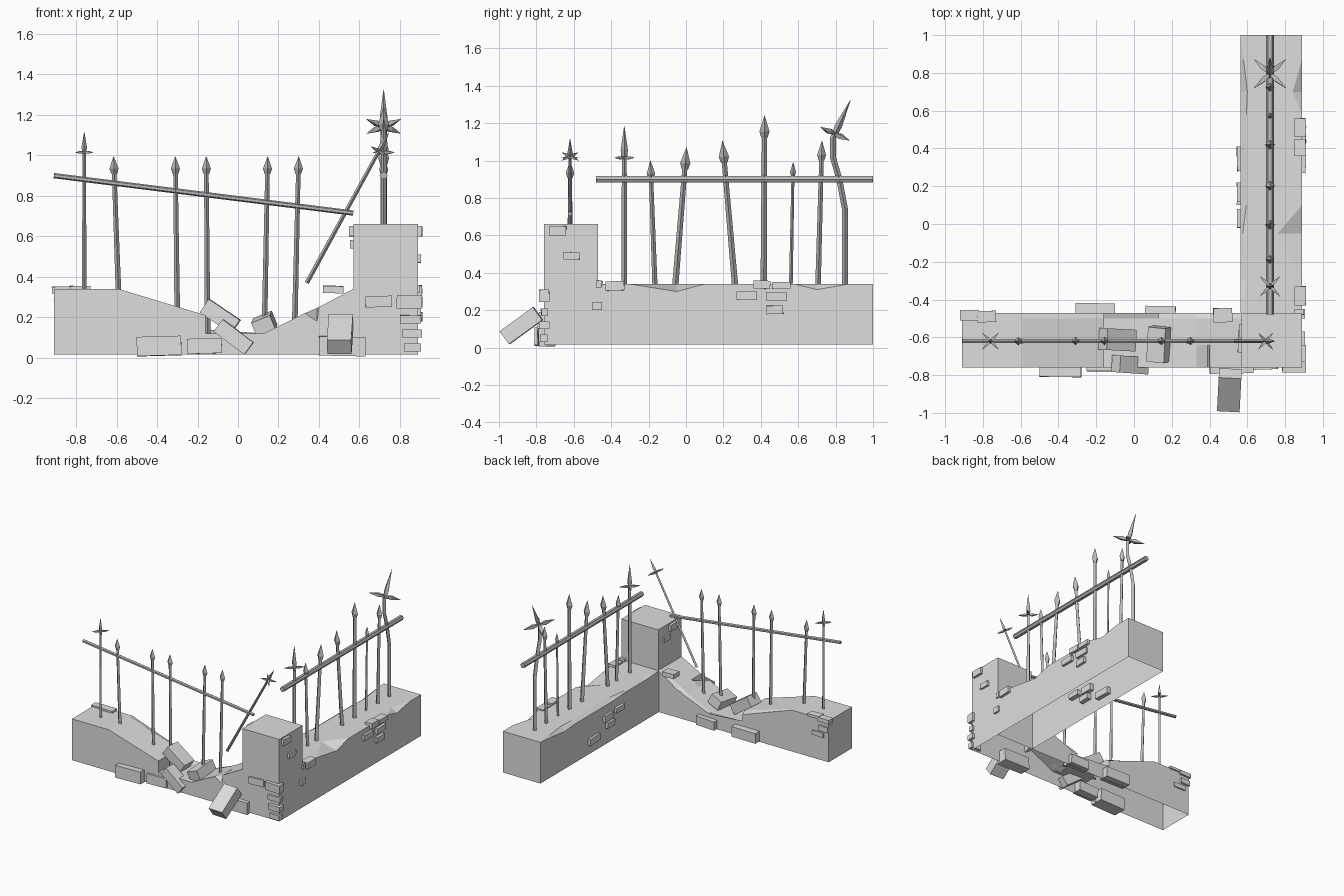
import bpy, bmesh, random
from math import cos, sin, pi, radians
from mathutils import Vector, Euler

random.seed(4)
cube = bpy.data.objects.get("Cube")
if cube:
    bpy.data.objects.remove(cube)


def material(name, v):
    m = bpy.data.materials.new(name)
    m.use_nodes = True
    m.diffuse_color = (v, v, v, 1)
    m.node_tree.nodes["Principled BSDF"].inputs["Base Color"].default_value = (v, v, v, 1)
    return m


STONE = material("pale stone", 0.73)
IRON = material("grey iron", 0.48)
UP = Vector((0, 0, 1))
FLOOR = 0.016


def finish(name, bm, mat):
    bmesh.ops.recalc_face_normals(bm, faces=bm.faces[:])
    me = bpy.data.meshes.new(name)
    bm.to_mesh(me)
    bm.free()
    me.materials.append(mat)
    ob = bpy.data.objects.new(name, me)
    bpy.context.collection.objects.link(ob)
    return ob


def loft(name, sections):
    """Skin of quads over open sections, with end caps and no underside."""
    bm = bmesh.new()
    rows = [[bm.verts.new(p) for p in s] for s in sections]
    for a, b in zip(rows, rows[1:]):
        for i in range(len(a) - 1):
            bm.faces.new((a[i], a[i + 1], b[i + 1], b[i]))
    bm.faces.new(rows[0])
    bm.faces.new(rows[-1])
    bmesh.ops.remove_doubles(bm, verts=bm.verts[:], dist=0.001)
    return finish(name, bm, STONE)


def add_tube(bm, path, radii, sides):
    """Tapered tube along a path."""
    path = [Vector(p) for p in path]
    rows = []
    for i, (p, r) in enumerate(zip(path, radii)):
        d = path[min(i + 1, len(path) - 1)] - path[max(i - 1, 0)]
        q = UP.rotation_difference(d)
        rows.append([bm.verts.new(p + q @ Vector((r * cos(2 * pi * k / sides), r * sin(2 * pi * k / sides), 0)))
                     for k in range(sides)])
    for a, b in zip(rows, rows[1:]):
        for k in range(sides):
            j = (k + 1) % sides
            bm.faces.new((a[k], a[j], b[j], b[k]))
    bm.faces.new(rows[0])
    bm.faces.new(rows[-1])


def picket(name, path, tip, r, head=0.09, cross=0):
    """Bar with a spear head, and optionally four pointed arms below it."""
    bm = bmesh.new()
    path, tip = [Vector(p) for p in path], Vector(tip)
    d = (tip - path[-1]).normalized()
    base = tip - d * head
    flare = 1.2 if cross else 1.6
    add_tube(bm, path + [base], [r] * len(path) + [r * 0.8], 4)
    add_tube(bm, [base - d * 0.012, base + d * head * 0.2, tip], [r, r * flare, 0.001], 4)
    if cross:
        q = UP.rotation_difference(d)
        c = base - d * 0.01
        for k in range(4):
            arm = q @ Vector((cos(pi / 4 + k * pi / 2), sin(pi / 4 + k * pi / 2), 0))
            add_tube(bm, [c, c + arm * cross * 0.4, c + arm * cross], [0.008, cross * 0.15, 0.001], 4)
    return finish(name, bm, IRON)


def rail(name, a, b, r):
    bm = bmesh.new()
    add_tube(bm, [a, b], [r, r], 6)
    return finish(name, bm, IRON)


def brick(name, x, y, z, rot=None):
    """Block from (low, high) ranges; turned a little when no rotation is given."""
    size = [b - a for a, b in (x, y, z)]
    bm = bmesh.new()
    bmesh.ops.create_cube(bm, size=1)
    for v in bm.verts:
        v.co = Vector([v.co[i] * size[i] for i in range(3)])
    ob = finish(name, bm, STONE)
    ob.location = [(a + b) / 2 for a, b in (x, y, z)]
    if rot is None:
        rot = [random.uniform(-2, 2) for _ in range(3)]
    ob.rotation_euler = Euler([radians(a) for a in rot])
    return ob


# Broken front wall with corner pillar: x, then top height at front, middle, back
front = [(-.91, .34, .34, .34), (-.59, .34, .34, .34), (-.16, .21, .21, .19),
         (-.16, .12, .12, .14), (.13, .12, .12, .12), (.33, .22, .21, .2),
         (.39, .18, .245, .23), (.4, .25, .25, .23), (.57, .34, .34, .34),
         (.57, .66, .66, .66), (.89, .66, .66, .66)]
loft("front_wall", [[(x, -.76, FLOOR), (x, -.76, a), (x, -.64, b), (x, -.5, b), (x, -.47, c), (x, -.47, FLOOR)]
                    for x, a, b, c in front])

# Side wall with chipped edges: y, then chip drop and inset on each edge
side = [(-.47, 0, 0, 0, 0), (-.3, .01, .03, 0, 0), (-.05, .01, .01, .04, .13), (.1, .02, .03, 0, 0),
        (.58, .02, .03, 0, 0), (.7, .03, .035, .03, .05), (.87, .01, .015, 0, 0), (1, 0, 0, 0, 0)]
loft("side_wall", [[(.565, y, FLOOR), (.565, y, .34 - dl), (.565 + il, y, .34),
                    (.89 - ir, y, .34), (.89, y, .34 - dr), (.89, y, FLOOR)]
                   for y, dl, il, dr, ir in side])

# Rails
rail("front_rail", (-.91, -.62, .9), (.57, -.62, .715), .013)
rail("side_rail", (.72, -.48, .9), (.72, 1, .9), .02)

# Front pickets: base x, base z, tip x
for i, (bx, bz, tx) in enumerate([(-.59, .3, -.615), (-.3, .2, -.31), (-.15, .1, -.157),
                                  (.13, .1, .147), (.28, .15, .3)]):
    picket(f"front_picket_{i + 1}", [(bx, -.62, bz)], (tx, -.62, .995), .014, .075)
picket("front_cross_picket", [(-.76, -.62, .3)], (-.76, -.62, 1.115), .011, .09, .062)
picket("fallen_picket", [(.34, -.62, .37)], (.745, -.62, 1.11), .011, .09, .062)

# Side pickets: base y, tip y, tip z, radius
for i, (by, ty, tz, r) in enumerate([(-.165, -.19, 1, .014), (-.06, .003, 1.07, .017), (.265, .195, 1.105, .017),
                                     (.415, .42, 1.24, .017), (.56, .573, .99, .01), (.705, .727, 1.105, .015)]):
    picket(f"side_picket_{i + 1}", [(.72, by, .3)], (.72, ty, tz), r, r * 6.2)
picket("side_cross_picket", [(.72, -.33, .3)], (.72, -.33, 1.185), .016, .16, .075)
picket("bent_picket", [(.72, .85, .3), (.72, .85, .74), (.72, .82, .9), (.72, .785, 1.02), (.72, .785, 1.12)],
       (.72, .88, 1.325), .016, .19, .12)

# Bricks standing proud of the front wall
for x, y, z in [((-.5, -.28), (-.81, -.7), (.01, .105)), ((-.25, -.08), (-.78, -.7), (.02, .095)),
                ((.4, .63), (-.79, -.7), (.01, .105)), ((-.31, -.1), (-.5, -.42), (.02, .1)),
                ((.06, .22), (-.5, -.435), (.02, .09)), ((.42, .52), (-.52, -.445), (.32, .355)),
                ((-.92, -.82), (-.51, -.455), (.32, .352)), ((-.83, -.73), (-.52, -.46), (.335, .355)),
                ((-.91, -.83), (-.51, -.455), (.25, .29)), ((-.87, -.77), (-.51, -.46), (.2, .235))]:
    brick("wall_brick", x, y, z)

# Bricks on the pillar
for x, y, z in [((.63, .76), (-.77, -.7), (.25, .305)), ((.785, .91), (-.785, -.73), (.245, .31)),
                ((.8, .905), (-.775, -.74), (.17, .21)), ((.81, .91), (-.785, -.73), (.1, .14)),
                ((.82, .905), (-.78, -.74), (.03, .07)), ((.85, .91), (-.73, -.64), (.6, .65)),
                ((.85, .905), (-.655, -.57), (.47, .51)), ((.85, .905), (-.5, -.45), (.2, .245)),
                ((.85, .91), (-.43, -.33), (.305, .355)), ((.85, .9), (-.48, -.45), (.32, .36)),
                ((.55, .6), (-.68, -.6), (.6, .65)), ((.555, .6), (-.6, -.53), (.54, .58))]:
    brick("pillar_brick", x, y, z)

# Bricks on both faces of the side wall
for y, z in [((.36, .45), (.315, .358)), ((.46, .56), (.315, .35)), ((.27, .38), (.255, .3)),
             ((.43, .54), (.25, .295)), ((.43, .52), (.18, .225))]:
    brick("outer_brick", (.85, .91), y, z)
for y, z in [((.28, .41), (.09, .14)), ((.12, .22), (.2, .25)), ((.1, .19), (.14, .185)), ((-.02, .08), (.22, .26))]:
    brick("inner_brick", (.545, .6), y, z)

# Fallen bricks in the gap and at the foot of the wall
brick("fallen_brick_1", (-.18, .005), (-.67, -.555), (.165, .245), (0, 34, -3))
brick("fallen_brick_2", (-.115, .075), (-.79, -.7), (.065, .14), (0, 37, -4))
brick("fallen_brick_3", (.08, .18), (-.73, -.545), (.13, .205), (8, -22, -6))
brick("fallen_brick_4", (.445, .565), (-.99, -.77), (.075, .16), (36, 0, -3))
